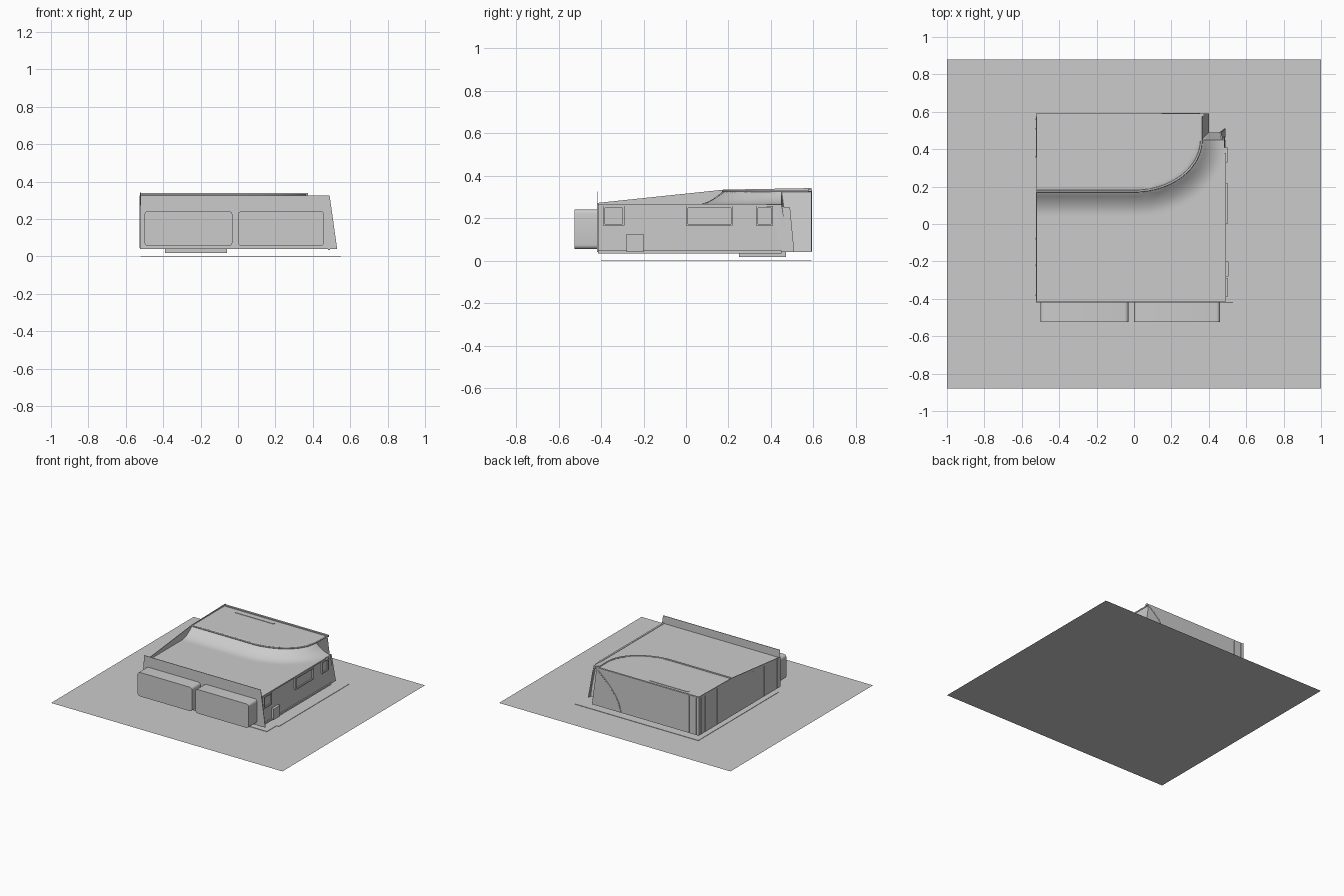
import bpy, bmesh, math
from mathutils import Vector

if "Cube" in bpy.data.objects:
    bpy.data.objects.remove(bpy.data.objects["Cube"])


def finish(name, bm, smooth=None):
    bmesh.ops.recalc_face_normals(bm, faces=bm.faces)
    me = bpy.data.meshes.new(name)
    bm.to_mesh(me)
    bm.free()
    ob = bpy.data.objects.new(name, me)
    bpy.context.collection.objects.link(ob)
    if smooth:
        bpy.ops.object.select_all(action='DESELECT')
        ob.select_set(True)
        bpy.context.view_layer.objects.active = ob
        bpy.ops.object.shade_smooth_by_angle(angle=math.radians(smooth))
    return ob


def box(name, x0, x1, y0, y1, z0, z1, round_axis=None, r=0.02):
    bm = bmesh.new()
    bmesh.ops.create_cube(bm, size=1)
    for v in bm.verts:
        v.co = Vector(((x0 + x1) / 2 + v.co.x * (x1 - x0),
                       (y0 + y1) / 2 + v.co.y * (y1 - y0),
                       (z0 + z1) / 2 + v.co.z * (z1 - z0)))
    if round_axis is not None:
        edges = [e for e in bm.edges
                 if abs((e.verts[0].co - e.verts[1].co)[round_axis]) > 1e-5]
        bmesh.ops.bevel(bm, geom=edges, offset=r, segments=4, profile=0.5, affect='EDGES')
    return finish(name, bm, 30)


def slab(name, pts, direction):
    bm = bmesh.new()
    f = bm.faces.new([bm.verts.new(p) for p in pts])
    g = bmesh.ops.extrude_face_region(bm, geom=[f])['geom']
    bmesh.ops.translate(bm, verts=[v for v in g if isinstance(v, bmesh.types.BMVert)],
                        vec=Vector(direction))
    return finish(name, bm)


def tube(name, pts, r):
    cu = bpy.data.curves.new(name, 'CURVE')
    cu.dimensions = '3D'
    cu.bevel_depth = r
    cu.bevel_resolution = 1
    sp = cu.splines.new('POLY')
    sp.points.add(len(pts) - 1)
    for p, c in zip(sp.points, pts):
        p.co = (*c, 1)
    ob = bpy.data.objects.new(name, cu)
    bpy.context.collection.objects.link(ob)


# ground sheet and the flush floor plate on it
bm = bmesh.new()
bm.faces.new([bm.verts.new(p) for p in
              [(-1, -.88, 0), (1, -.88, 0), (1, .88, 0), (-1, .88, 0)]])
finish("ground_sheet", bm)
slab("floor_plate", [(-.52, -.4, 0), (.53, -.4, 0), (.53, -.28, 0), (.55, -.28, 0),
                     (.55, .59, 0), (-.52, .59, 0)], (0, 0, .003))

# plan curve of the raised deck edge
ridge = [(-.52 + .52 * i / 26, .175) for i in range(26)]
ridge += [(.36 * math.sin(t), .175 + .275 * (1 - math.cos(t)))
          for t in (math.pi / 2 * i / 24 for i in range(25))]
ridge += [(.36, .45 + .02 * i) for i in range(1, 8)]


def is_upper(x, y):
    if x <= 0:
        return y >= .175
    if x > .3601:
        return False
    return y >= .175 + .275 * (1 - math.sqrt(max(0, 1 - (x / .36) ** 2))) - 1e-4


def deck_height(x, y):
    if is_upper(x, y):
        return .33
    d = min(math.hypot(x - a, y - b) for a, b in ridge)
    t = min(d / .13, 1)
    return .265 + .065 * (1 - t) ** 2


# body: stepped deck with walls pulled down from its rim
xs = [-.52 + .88 * i / 44 for i in range(45)] + [.36 + .125 * i / 7 for i in range(1, 8)]
ys = [-.415 + .865 * i / 46 for i in range(47)] + [.45 + .14 * i / 6 for i in range(1, 7)]
bm = bmesh.new()
grid = {}
for i in range(len(xs) - 1):
    for j in range(len(ys) - 1):
        if i >= 44 and j >= 46:
            continue
        q = []
        for a, b in ((i, j), (i + 1, j), (i + 1, j + 1), (i, j + 1)):
            if (a, b) not in grid:
                grid[a, b] = bm.verts.new((xs[a], ys[b], deck_height(xs[a], ys[b])))
            q.append(grid[a, b])
        bm.faces.new(q)
rim = [e for e in bm.edges if e.is_boundary]
new = bmesh.ops.extrude_edge_only(bm, edges=rim)['geom']
for v in (g for g in new if isinstance(g, bmesh.types.BMVert)):
    v.co.z = .04
    if v.co.x > .355 and v.co.y > .449:      # flared foot of the rear corner recess
        if v.co.x < .37:
            v.co.x = .40
        if v.co.y < .46:
            v.co.y = .49
bmesh.ops.holes_fill(bm, edges=[e for e in bm.edges if e.is_boundary], sides=0)
finish("stepped_body", bm, 35)

# raised trim along the deck edge
tube("deck_edge_trim", [(x, y, .329) for x, y in ridge], .006)
box("rear_deck_lip", -.52, .375, .575, .59, .325, .338)
box("rear_deck_slot", -.40, -.06, .525, .545, .325, .333)

# front and left wall sheets standing above the deck
slab("front_wall", [(-.52, -.42, .04), (.53, -.42, .04), (.49, -.42, .325), (-.52, -.42, .325)],
     (0, .004, 0))
slab("left_wall", [(-.524, -.42, .04), (-.524, .59, .04), (-.524, .59, .342),
                   (-.524, .18, .335), (-.524, -.42, .272)], (.005, 0, 0))

# two storage boxes on the front
for k, (a, b) in enumerate(((-.5, -.03), (0, .46))):
    box(f"front_box_{k + 1}", a, b, -.525, -.42, .055, .242, 1)

# tray under the floor
box("under_tray", -.39, -.06, .25, .47, .018, .042)

# windows on the right wall: frame bars round a pane
for k, (a, b) in enumerate(((-.39, -.29), (0, .22), (.33, .41))):
    z0, z1, w = .165, .258, .009
    box(f"window_pane_{k + 1}", .482, .489, a + w, b - w, z0 + w, z1 - w)
    for n, (p, q, s, t) in enumerate(((a, b, z0, z0 + w), (a, b, z1 - w, z1),
                                      (a, a + w, z0, z1), (b - w, b, z0, z1))):
        box(f"window_frame_{k + 1}_{n}", .48, .499, p, q, s, t)
box("side_step", .48, .505, -.28, -.2, .04, .125)
box("right_sill", .48, .493, -.415, .45, .035, .048)
box("right_gutter", .478, .492, -.415, .38, .258, .268)

# curved flap at the rear right corner
slab("corner_flap", [(.485, .40, .262), (.465, .49, .25), (.49, .51, .04), (.485, .45, .04)],
     (-.008, 0, 0))

# panel seams on the left and back walls
for k, y in enumerate((.56, .51, .36, -.08, -.22, -.38)):
    z = .325 if y > .18 else .30 + .06 * (y - .18)
    box(f"left_seam_{k + 1}", -.527, -.522, y - .004, y + .004, .045, z)
for k, x in enumerate((-.50, -.44)):
    box(f"back_seam_{k + 1}", x - .004, x + .004, .588, .594, .045, .33)
tube("back_curve_seam", [(.35 - .2 * t, .59, .045 + .275 * (1 - t) ** .6 if t < 1 else .045)
                         for t in (i / 12 for i in range(13))], .004)
